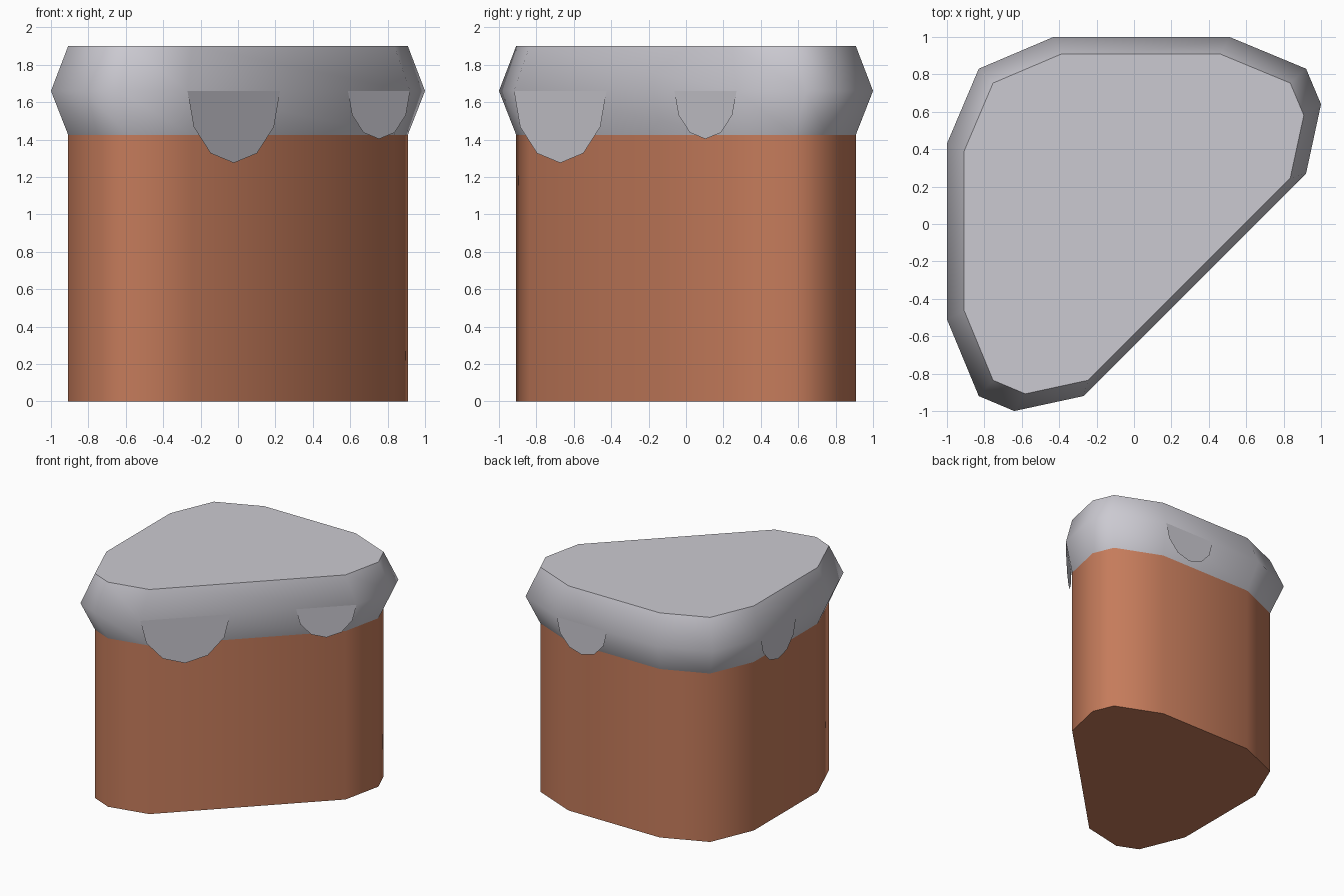
import bpy, bmesh, math
from mathutils import Vector

if "Cube" in bpy.data.objects:
    bpy.data.objects.remove(bpy.data.objects["Cube"])


def material(name, rgb):
    m = bpy.data.materials.new(name)
    m.diffuse_color = (*rgb, 1)
    m.use_nodes = True
    m.node_tree.nodes["Principled BSDF"].inputs["Base Color"].default_value = m.diffuse_color
    return m


clay = material("terracotta", (0.56, 0.20, 0.105))
icing = material("pale grey", (0.60, 0.59, 0.64))

# Outline: symmetric about the y = -x diagonal, widest at the icing rim
half = [(-0.83, 0.83), (-0.43, 1.0), (0.51, 1.0), (0.92, 0.83), (1.0, 0.64), (0.92, 0.27)]
outline = half + [(-y, -x) for x, y in reversed(half[1:])]
INSET = 0.908
RIM = 1.66


def finish(bm, name, mat, smooth=True):
    mesh = bpy.data.meshes.new(name)
    bm.to_mesh(mesh)
    bm.free()
    ob = bpy.data.objects.new(name, mesh)
    bpy.context.collection.objects.link(ob)
    mesh.materials.append(mat)
    if smooth:
        bpy.ops.object.select_all(action='DESELECT')
        ob.select_set(True)
        bpy.context.view_layer.objects.active = ob
        bpy.ops.object.shade_smooth_by_angle(angle=math.radians(50))
    return ob


def loft(name, levels, mat):
    """Closed solid through scaled copies of the outline at (z, scale) levels."""
    bm = bmesh.new()
    rings = [[bm.verts.new((x * s, y * s, z)) for x, y in outline] for z, s in levels]
    n = len(outline)
    for a, b in zip(rings, rings[1:]):
        for i in range(n):
            j = (i + 1) % n
            bm.faces.new((a[i], a[j], b[j], b[i]))
    bm.faces.new(rings[0])
    bm.faces.new(rings[-1])
    bmesh.ops.recalc_face_normals(bm, faces=bm.faces[:])
    return finish(bm, name, mat)


def drip(name, corner, toward, half_width, drop):
    """Flat half-ellipse hanging from the rim, starting at a corner of the outline."""
    start = Vector((*corner, RIM))
    along = (Vector((*toward, RIM)) - start).normalized()
    centre = start + along * half_width
    bm = bmesh.new()
    vs = []
    for k in range(7):
        a = math.pi * k / 6
        vs.append(bm.verts.new(centre - along * half_width * math.cos(a)
                               - Vector((0, 0, drop * math.sin(a)))))
    f = bm.faces.new(vs)
    f.normal_update()
    if f.normal.dot(Vector((centre.x, centre.y, 0))) < 0:
        f.normal_flip()
    return finish(bm, name, mat=icing, smooth=False)


# Clay body and bulging icing cap
loft("body", [(0, INSET), (1.425, INSET)], clay)
loft("icing_cap", [(1.425, INSET), (RIM, 1.0), (1.9, INSET)], icing)

# Drips: two on the diagonal front, one each on the back and left sides
drip("drip_front_large", (-0.27, -0.92), (0.92, 0.27), 0.35, 0.385)
drip("drip_front_small", (0.92, 0.27), (-0.27, -0.92), 0.235, 0.257)
drip("drip_back", (0.51, 1.0), (-0.43, 1.0), 0.235, 0.257)
drip("drip_left", (-1.0, 0.43), (-1.0, -0.51), 0.235, 0.257)
